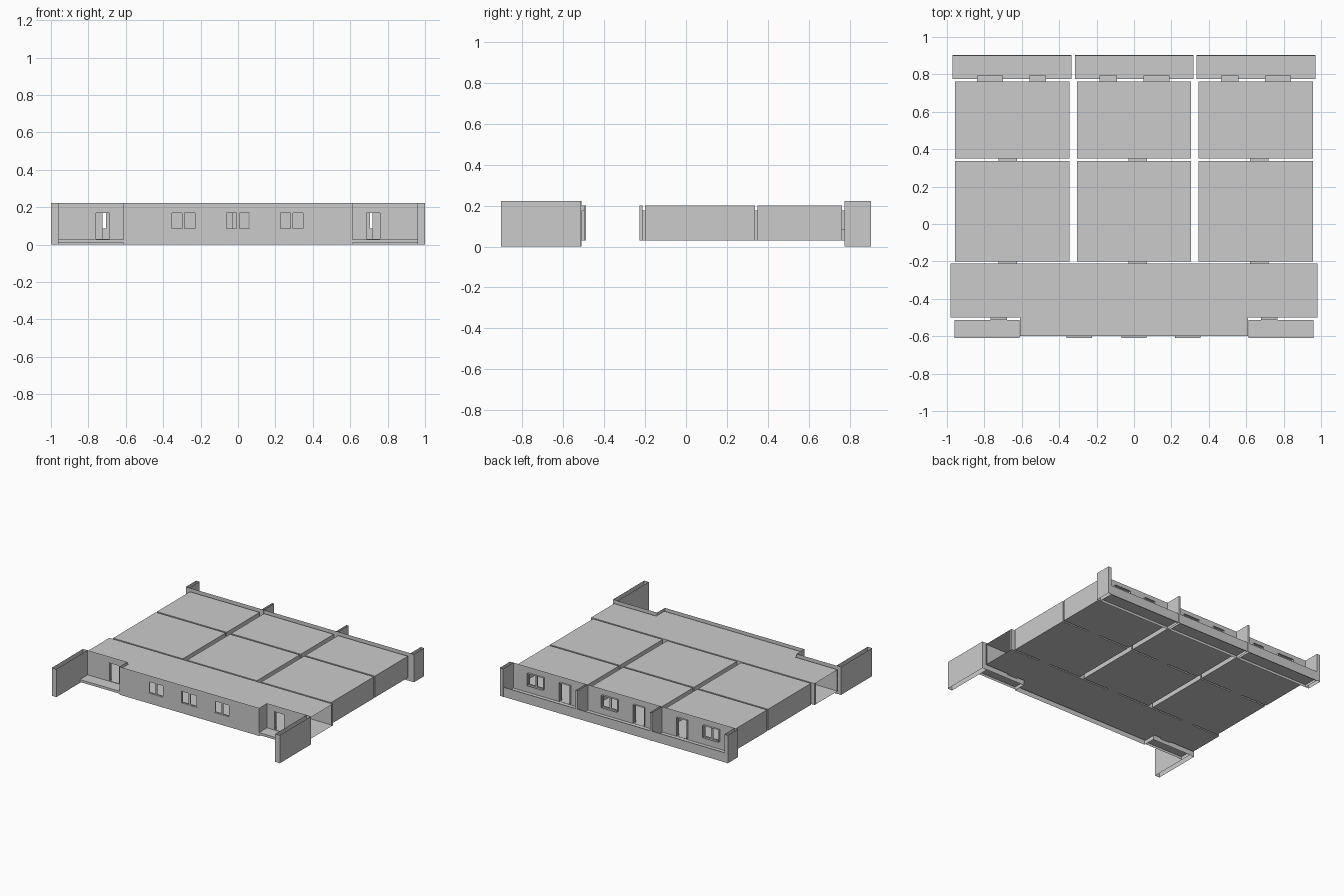
import bpy, bmesh

if "Cube" in bpy.data.objects:
    bpy.data.objects.remove(bpy.data.objects["Cube"])


def make(name, bm):
    bmesh.ops.remove_doubles(bm, verts=bm.verts, dist=0.0002)
    me = bpy.data.meshes.new(name)
    bm.to_mesh(me)
    bm.free()
    ob = bpy.data.objects.new(name, me)
    bpy.context.collection.objects.link(ob)
    return ob


def quad(bm, *pts):
    bm.faces.new([bm.verts.new(p) for p in pts])


def flat(bm, x0, x1, y0, y1, z):
    quad(bm, (x0, y0, z), (x1, y0, z), (x1, y1, z), (x0, y1, z))


def wall(bm, axis, at, u0, u1, z0, z1, holes=()):
    """Upright sheet at x or y = at, with rectangular holes (u0, u1, z0, z1)."""
    us = sorted({u0, u1, *[h[i] for h in holes for i in (0, 1)]})
    zs = sorted({z0, z1, *[h[i] for h in holes for i in (2, 3)]})
    for a, b in zip(us, us[1:]):
        for c, d in zip(zs, zs[1:]):
            u, z = (a + b) / 2, (c + d) / 2
            if any(h[0] < u < h[1] and h[2] < z < h[3] for h in holes):
                continue
            ring = ((a, c), (b, c), (b, d), (a, d))
            quad(bm, *[(at, p, q) if axis == 'x' else (p, at, q) for p, q in ring])


def box(bm, x0, x1, y0, y1, z0, z1, caps=True):
    for x in (x0, x1):
        wall(bm, 'x', x, y0, y1, z0, z1)
    for y in (y0, y1):
        wall(bm, 'y', y, x0, x1, z0, z1)
    if caps:
        flat(bm, x0, x1, y0, y1, z0)
        flat(bm, x0, x1, y0, y1, z1)


def reveal(bm, hole, y0, y1):
    """Lining of an opening between two wall sheets."""
    a, b, c, d = hole
    for x in (a, b):
        wall(bm, 'x', x, y0, y1, c, d)
    for z in (c, d):
        flat(bm, a, b, y0, y1, z)


def frame(name, hole, y, mullion):
    """Slim window or door frame set in an opening."""
    a, b, c, d = hole
    t, h = 0.007, 0.004
    bm = bmesh.new()
    box(bm, a, a + t, y - h, y + h, c, d)
    box(bm, b - t, b, y - h, y + h, c, d)
    box(bm, a + t, b - t, y - h, y + h, d - t, d)
    if mullion:
        m = (a + b) / 2
        box(bm, a + t, b - t, y - h, y + h, c, c + t)
        box(bm, m - t, m + t, y - h, y + h, c + t, d - t)
    make(name, bm)


FLOOR, CEIL, TOP = 0.03, 0.20, 0.222
WIN, DOOR = (0.08, 0.177), (0.03, 0.177)

front_windows = [(x - 0.068, x + 0.068, *WIN) for x in (-0.292, 0.0, 0.287)]
porch_doors = {-1: (-0.767, -0.68, *DOOR), 1: (0.68, 0.767, *DOOR)}
inner_doors = [(-0.725, -0.625, *DOOR), (-0.03, 0.07, *DOOR), (0.62, 0.72, *DOOR)]
rear_windows = [(-0.84, -0.70, *WIN), (0.05, 0.19, *WIN), (0.70, 0.84, *WIN)]
rear_doors = [(-0.56, -0.47, *DOOR), (-0.185, -0.09, *DOOR), (0.465, 0.56, *DOOR)]

# Rooms: three bays, two deep, each an open-doored shell
for i, cx in enumerate((-0.65, 0, 0.65)):
    x0, x1 = cx - 0.306, cx + 0.306
    rear = [rear_windows[i], rear_doors[i]]
    for label, y0, y1, back in (("middle", -0.2, 0.337, [inner_doors[i]]),
                                ("rear", 0.35, 0.763, rear)):
        bm = bmesh.new()
        flat(bm, x0, x1, y0, y1, FLOOR)
        flat(bm, x0, x1, y0, y1, CEIL)
        for x in (x0, x1):
            wall(bm, 'x', x, y0, y1, FLOOR, CEIL)
        wall(bm, 'y', y0, x0, x1, FLOOR, CEIL, [inner_doors[i]])
        wall(bm, 'y', y1, x0, x1, FLOOR, CEIL, back)
        make(f"{label}_room_{i + 1}", bm)

    # Door linings between corridor, middle room and rear room
    bm = bmesh.new()
    reveal(bm, inner_doors[i], -0.212, -0.2)
    reveal(bm, inner_doors[i], 0.337, 0.35)
    make(f"inner_door_linings_{i + 1}", bm)

    # Rear facade and balcony of the bay
    f0, f1 = ((-0.97, -0.333), (-0.316, 0.318), (0.335, 0.97))[i]
    bm = bmesh.new()
    wall(bm, 'y', 0.776, f0, f1, 0, TOP, rear)
    for h in rear:
        reveal(bm, h, 0.763, 0.793)
    make(f"rear_facade_{i + 1}", bm)
    frame(f"rear_window_frame_{i + 1}", rear_windows[i], 0.77, True)
    frame(f"rear_door_frame_{i + 1}", rear_doors[i], 0.77, False)
    bm = bmesh.new()
    flat(bm, f0, f1, 0.776, 0.9, 0.02)
    box(bm, f0, f1, 0.897, 0.903, 0, 0.075)
    make(f"balcony_{i + 1}", bm)

# Corridor with a deeper centre and open ends
bm = bmesh.new()
for z in (FLOOR, CEIL):
    flat(bm, -0.98, 0.98, -0.5, -0.212, z)
    flat(bm, -0.61, 0.61, -0.6, -0.5, z)
wall(bm, 'y', -0.212, -0.98, 0.98, FLOOR, CEIL, inner_doors)
wall(bm, 'y', -0.6, -0.606, 0.606, FLOOR, CEIL, front_windows)
for s in (-1, 1):
    wall(bm, 'x', s * 0.606, -0.6, -0.5, FLOOR, CEIL)
    wall(bm, 'x', s * 0.98, -0.5, -0.212, FLOOR, CEIL, [(-0.49, -0.228, FLOOR, CEIL)])
    a, b = sorted((s * 0.606, s * 0.98))
    wall(bm, 'y', -0.5, a, b, FLOOR, CEIL, [porch_doors[s]])
make("corridor", bm)

# Front facade with windows
bm = bmesh.new()
wall(bm, 'y', -0.61, -0.612, 0.612, 0, TOP, front_windows)
for h in front_windows:
    reveal(bm, h, -0.61, -0.6)
for s in (-1, 1):
    wall(bm, 'x', s * 0.612, -0.61, -0.512, 0, TOP)
    a, b = sorted((s * 0.612, s * 0.98))
    wall(bm, 'y', -0.512, a, b, 0, TOP, [porch_doors[s]])
    reveal(bm, porch_doors[s], -0.512, -0.5)
make("front_facade", bm)
for i, h in enumerate(front_windows):
    frame(f"front_window_frame_{i + 1}", h, -0.603, True)

for s, side in ((-1, "left"), (1, "right")):
    # Porch slab and door
    frame(f"porch_door_frame_{side}", porch_doors[s], -0.505, False)
    a, b = sorted((s * 0.612, s * 0.96))
    bm = bmesh.new()
    flat(bm, a, b, -0.61, -0.512, 0.027)
    wall(bm, 'y', -0.61, a, b, 0.008, 0.027)
    make(f"porch_{side}", bm)

    # Open-topped fin walls at front corners, rear corners and between balconies
    for label, p, q, y0, y1 in (("front", 0.96, 1.0, -0.905, -0.515),
                                ("rear_outer", 0.97, 1.0, 0.776, 0.905),
                                ("rear_party", 0.318, 0.334, 0.776, 0.905)):
        a, b = sorted((s * p, s * q))
        bm = bmesh.new()
        box(bm, a, b, y0, y1, 0, TOP, caps=False)
        make(f"{label}_fin_{side}", bm)
